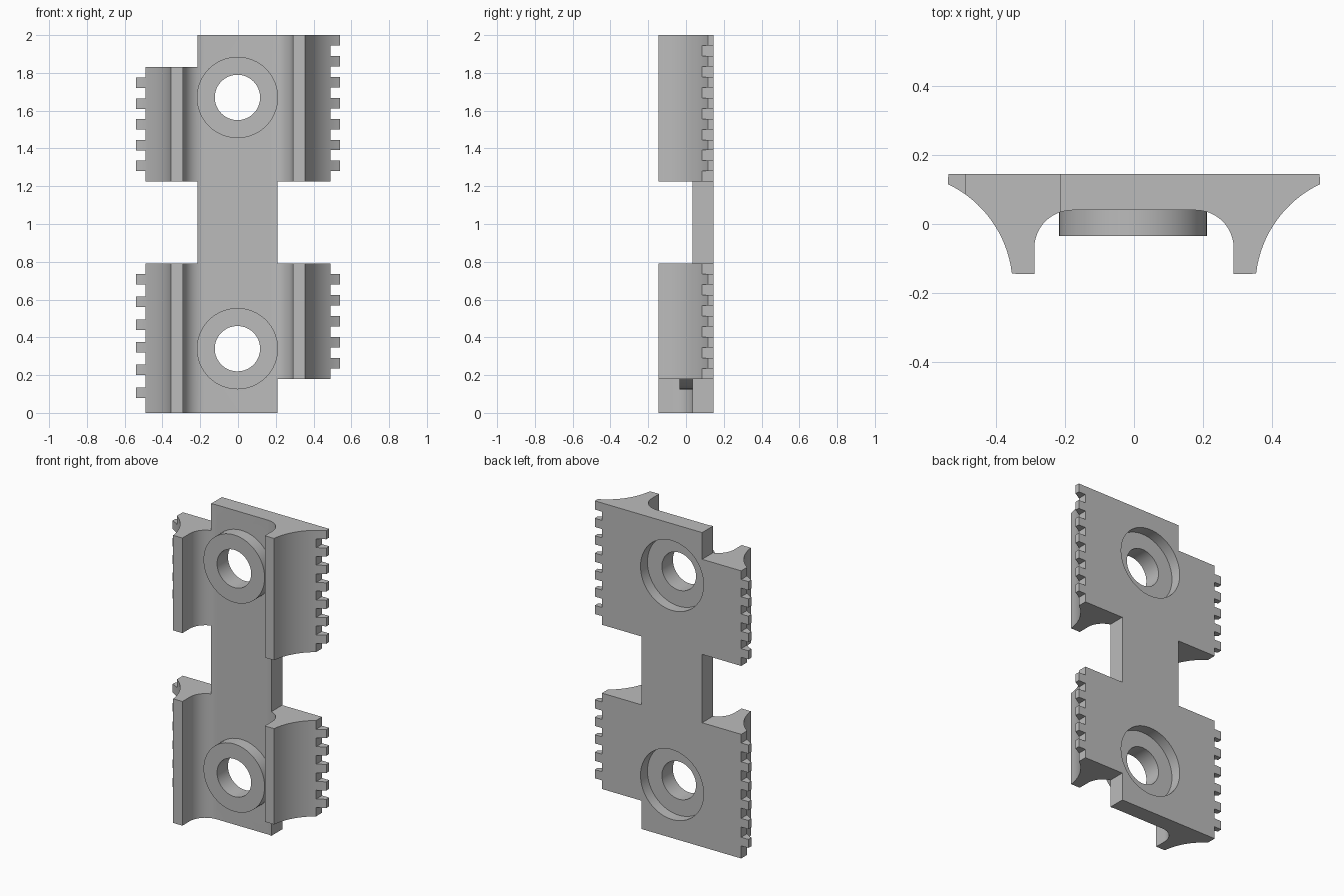
import bpy, bmesh, math
from mathutils import Matrix, Vector

cube = bpy.data.objects.get("Cube")
if cube:
    bpy.data.objects.remove(cube, do_unlink=True)

grey = bpy.data.materials.new("plain grey")
grey.use_nodes = True
colour = (0.5, 0.5, 0.5, 1)
grey.diffuse_color = colour
grey.node_tree.nodes["Principled BSDF"].inputs["Base Color"].default_value = colour


def make_object(name, bm):
    bmesh.ops.recalc_face_normals(bm, faces=bm.faces)
    mesh = bpy.data.meshes.new(name)
    bm.to_mesh(mesh)
    bm.free()
    mesh.materials.append(grey)
    obj = bpy.data.objects.new(name, mesh)
    bpy.context.collection.objects.link(obj)
    return obj


def boxes(name, spans):
    """Boxes given as (x0, x1, z0, z1), running right through the depth."""
    bm = bmesh.new()
    for x0, x1, z0, z1 in spans:
        place = Matrix.Translation(((x0 + x1) / 2, 0, (z0 + z1) / 2))
        size = Matrix.Diagonal((x1 - x0, 1, z1 - z0, 1))
        bmesh.ops.create_cube(bm, size=1, matrix=place @ size)
    return make_object(name, bm)


def discs(name, radius, y0, y1):
    """One cylinder along y at each screw position."""
    bm = bmesh.new()
    for z in (0.34, 1.67):
        place = Matrix.Translation((-0.003, (y0 + y1) / 2, z))
        bmesh.ops.create_cone(bm, cap_ends=True, segments=64, radius1=radius,
                              radius2=radius, depth=y1 - y0,
                              matrix=place @ Matrix.Rotation(math.pi / 2, 4, "X"))
    return make_object(name, bm)


def combine(target, tool, operation):
    mod = target.modifiers.new(tool.name, "BOOLEAN")
    mod.operation, mod.solver, mod.object = operation, "EXACT", tool
    bpy.context.view_layer.objects.active = target
    bpy.ops.object.modifier_apply(modifier=mod.name)
    bpy.data.objects.remove(tool, do_unlink=True)


def arc(cx, cy, radius, a0, a1, steps):
    angles = [math.radians(a0 + (a1 - a0) * i / steps) for i in range(steps + 1)]
    return [(cx + radius * math.cos(a), cy + radius * math.sin(a)) for a in angles]


# Cross-section: flat back, flared edge, front rib and inner fillet, mirrored
half = [(0.54, 0.145)]
half += arc(0.683, -0.182, 0.33, 115.5, 173.5, 16)
half += [(0.29, -0.145)]
half += arc(0.18, -0.07, 0.11, 0, 90, 12)
section = half + [(-x, y) for x, y in reversed(half)]

bm = bmesh.new()
face = bm.faces.new([bm.verts.new((x, y, 0)) for x, y in section])
extruded = bmesh.ops.extrude_face_region(bm, geom=[face])["geom"]
bmesh.ops.translate(bm, vec=Vector((0, 0, 2)),
                    verts=[v for v in extruded if isinstance(v, bmesh.types.BMVert)])
body = make_object("mounting_bracket", bm)


# Toothed side edges
def tooth_gaps(side, low, first, pitch, count, high=None):
    edges = [low]
    for k in range(count):
        edges += [first + pitch * k, first + pitch * k + 0.055]
    edges += [high] if high else []
    x0, x1 = sorted((side * 0.49, side * 0.7))
    return [(x0, x1, a, b) for a, b in zip(edges[0::2], edges[1::2])]


gaps = tooth_gaps(-1, -0.1, 0.08, 0.12, 6, 0.8)
gaps += tooth_gaps(-1, 1.2, 1.28, 0.11, 5, 1.85)
gaps += tooth_gaps(1, 0.15, 0.235, 0.111, 5, 0.8)
gaps += tooth_gaps(1, 1.2, 1.28, 0.1108, 7)
combine(body, boxes("tooth_gaps", gaps), "DIFFERENCE")

# Notches that leave the narrow neck and the offset wings
combine(body, boxes("notches", [(-0.8, -0.215, 0.79, 1.225), (-0.8, -0.215, 1.83, 2.1),
                                (0.21, 0.8, -0.1, 0.18), (0.21, 0.8, 0.79, 1.225)]), "DIFFERENCE")

# Screw bosses with a recess behind and a through hole
combine(body, discs("screw_bosses", 0.215, -0.035, 0.1), "UNION")
combine(body, discs("back_recesses", 0.222, 0.075, 0.3), "DIFFERENCE")
combine(body, discs("screw_holes", 0.12, -0.3, 0.3), "DIFFERENCE")

bpy.ops.object.select_all(action="DESELECT")
body.select_set(True)
bpy.context.view_layer.objects.active = body
bpy.ops.object.shade_smooth_by_angle(angle=math.radians(30))
